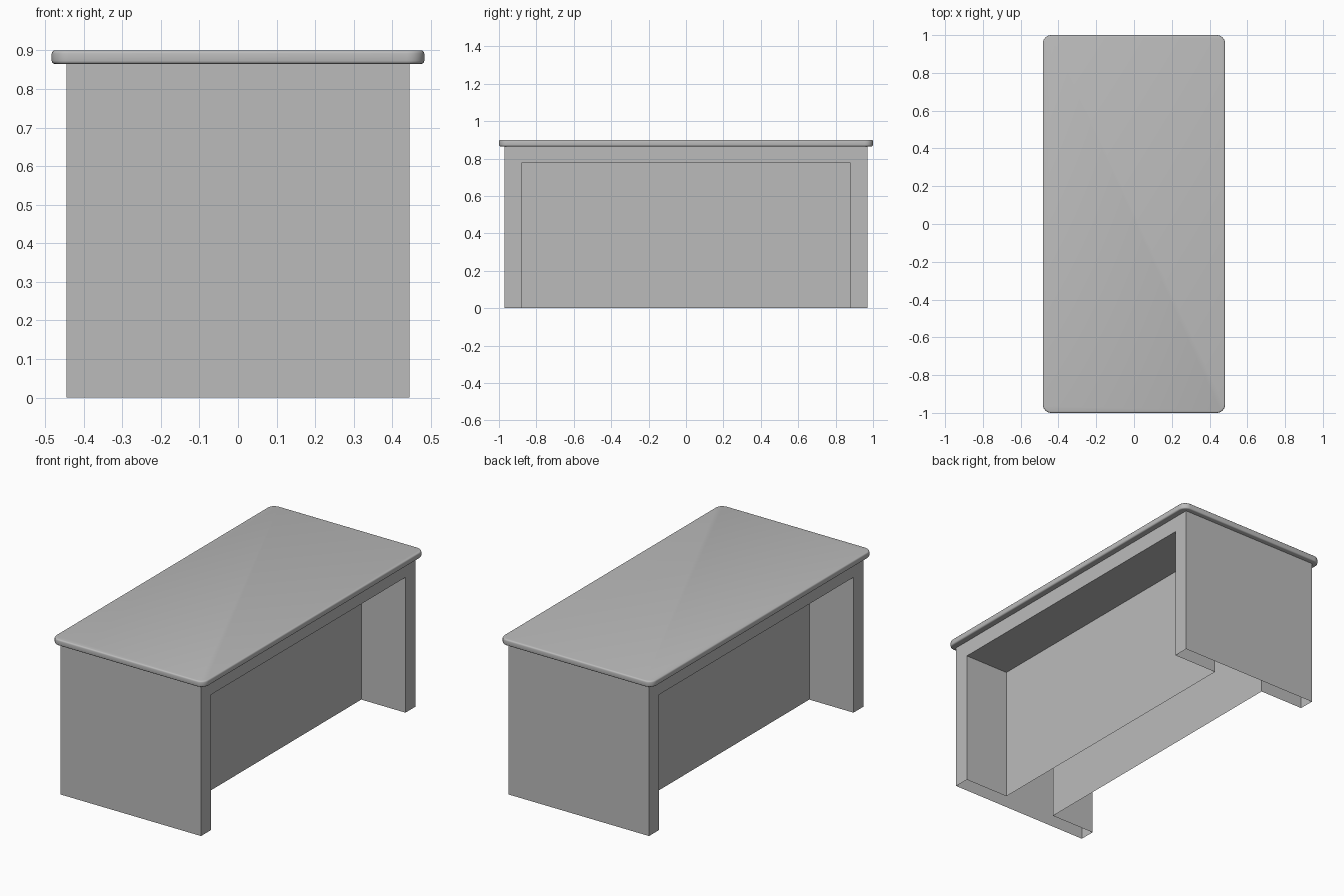
import bpy, bmesh, math

cube = bpy.data.objects.get("Cube")
if cube:
    bpy.data.objects.remove(cube, do_unlink=True)

grey = bpy.data.materials.new("plain_grey")
grey.use_nodes = True
colour = (0.5, 0.5, 0.5, 1)
grey.diffuse_color = colour
grey.node_tree.nodes["Principled BSDF"].inputs["Base Color"].default_value = colour


def make_object(name, bm):
    bmesh.ops.recalc_face_normals(bm, faces=bm.faces)
    mesh = bpy.data.meshes.new(name)
    bm.to_mesh(mesh)
    bm.free()
    mesh.materials.append(grey)
    obj = bpy.data.objects.new(name, mesh)
    bpy.context.collection.objects.link(obj)
    bpy.ops.object.select_all(action='DESELECT')
    obj.select_set(True)
    bpy.context.view_layer.objects.active = obj
    bpy.ops.object.shade_smooth_by_angle(angle=math.radians(35))
    return obj


# Desk body: hollow shell, open below, with a knee recess on both long sides
side_x, panel_x = 0.445, 0.165
outer, inner = (0.97, 0.865), (0.88, 0.775)


def arch(bm, x, size):
    y, z = size
    return [bm.verts.new((x, py, pz)) for py, pz in ((-y, 0), (-y, z), (y, z), (y, 0))]


bm = bmesh.new()
rows = [arch(bm, x, size) for x, size in (
    (panel_x, inner), (side_x, inner), (side_x, outer),
    (-side_x, outer), (-side_x, inner), (-panel_x, inner))]
for a, b in zip(rows, rows[1:]):
    for i in range(3):
        bm.faces.new((a[i], a[i + 1], b[i + 1], b[i]))
bm.faces.new(rows[0])
bm.faces.new(rows[-1])
make_object("desk_body", bm)

# Table top: slab with rounded corners and softened rims
bm = bmesh.new()
bmesh.ops.create_cube(bm, size=1)
for v in bm.verts:
    v.co.x *= 0.966
    v.co.y *= 2
    v.co.z = 0.8825 + v.co.z * 0.035
corners = [e for e in bm.edges if abs(e.verts[0].co.z - e.verts[1].co.z) > 0.01]
bmesh.ops.bevel(bm, geom=corners, offset=0.045, segments=6, profile=0.5, affect='EDGES')
rims = [e for e in bm.edges if abs(e.verts[0].co.z - e.verts[1].co.z) < 0.001]
bmesh.ops.bevel(bm, geom=rims, offset=0.008, segments=3, profile=0.5, affect='EDGES')
make_object("table_top", bm)
